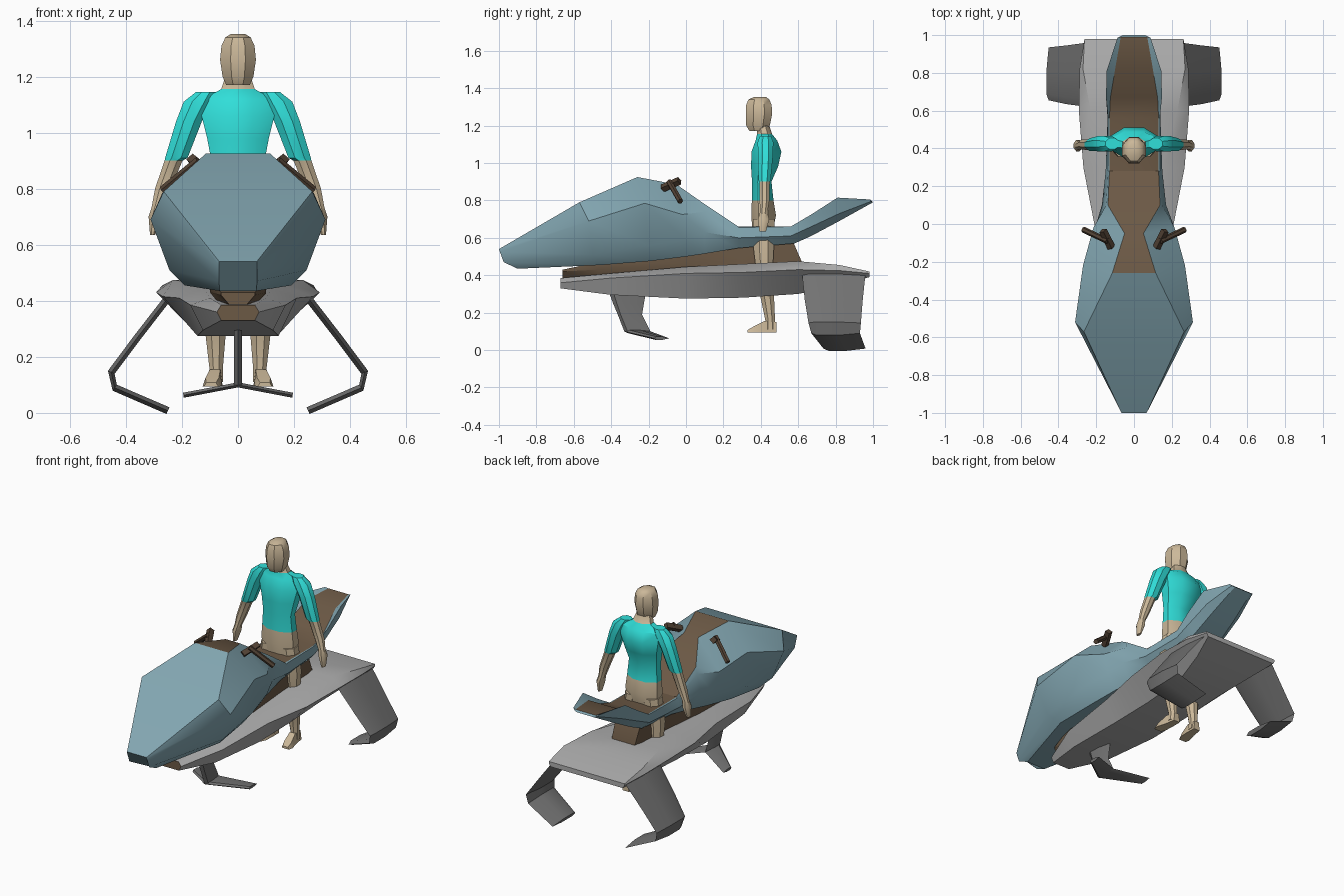
import bpy, bmesh, math
from mathutils import Vector

COLORS = {
    "body_blue": (0.23, 0.39, 0.45), "seat_brown": (0.15, 0.10, 0.06),
    "hull_grey": (0.42, 0.42, 0.42), "foil_grey": (0.17, 0.17, 0.17),
    "skin_tan": (0.60, 0.48, 0.32), "shirt_turquoise": (0.03, 0.74, 0.70),
    "grip_brown": (0.085, 0.055, 0.035),
}
MATS = {}
for key, c in COLORS.items():
    MATS[key] = bpy.data.materials.new(key)
    MATS[key].diffuse_color = (*c, 1)


def loft(name, rings, mats, rule=lambda i, j: 0, caps=(0, 0), angle=30):
    """Skin closed rings of points; rule(i, j) gives the material of each face."""
    bm = bmesh.new()
    vs = [[bm.verts.new(p) for p in r] for r in rings]
    n = len(rings[0])
    for i in range(len(vs) - 1):
        for j in range(n):
            k = (j + 1) % n
            f = bm.faces.new((vs[i][j], vs[i][k], vs[i + 1][k], vs[i + 1][j]))
            f.material_index = rule(i, j)
    for ring, m in zip((vs[0], vs[-1]), caps):
        bm.faces.new(ring).material_index = m
    bmesh.ops.remove_doubles(bm, verts=bm.verts, dist=0.0005)
    bmesh.ops.recalc_face_normals(bm, faces=bm.faces)
    me = bpy.data.meshes.new(name)
    bm.to_mesh(me)
    bm.free()
    for m in mats:
        me.materials.append(MATS[m])
    for p in me.polygons:
        p.use_smooth = True
    me.set_sharp_from_angle(angle=math.radians(angle))
    ob = bpy.data.objects.new(name, me)
    bpy.context.collection.objects.link(ob)
    return ob


def sym(half):
    """Complete a right-hand half section with its mirror image."""
    return list(half) + [(-x, y, z) for x, y, z in reversed(half)]


def sections(rows):
    """Rows of (y, (x, z), (x, z) ...) become mirrored rings."""
    return [sym([(x, r[0], z) for x, z in r[1:]]) for r in rows]


def limb(name, rows, mats, rule=lambda i, j: 0, caps=(0, 0), n=8):
    """Stack of horizontal ovals given as (x, y, z, rx, ry)."""
    rings = []
    for x, y, z, rx, ry in rows:
        ang = [2 * math.pi * (k + 0.5) / n for k in range(n)]
        s = 1 / math.cos(math.pi / n)
        rings.append([(x + rx * s * math.cos(a), y + ry * s * math.sin(a), z) for a in ang])
    return loft(name, rings, mats, rule, caps, 35)


def blade(name, rows, t):
    """Thin foil along stations (x, z, y_front, y_back), half thickness t."""
    rings = []
    for i, (x, z, y0, y1) in enumerate(rows):
        a, b = rows[max(i - 1, 0)], rows[min(i + 1, len(rows) - 1)]
        d = Vector((b[0] - a[0], b[1] - a[1])).normalized()
        nx, nz, c = -d.y * t, d.x * t, y1 - y0
        ya, yb = y0 + c * 0.12, y0 + c * 0.55
        rings.append([(x, y0, z), (x + nx, ya, z + nz), (x + nx, yb, z + nz),
                      (x, y1, z), (x - nx, yb, z - nz), (x - nx, ya, z - nz)])
    return loft(name, rings, ["foil_grey"])


# Upper body: nose to tail, with the brown seat strip on top
body = [
    [(.067, -1, .54), (.068, -.995, .525), (.068, -.975, .47), (.065, -.90, .435)],
    [(.265, -.57, .79), (.312, -.52, .69), (.245, -.50, .51), (.19, -.45, .455)],
    [(.115, -.26, .925), (.27, -.22, .785), (.24, -.20, .56), (.17, -.20, .475)],
    [(.05, -.05, .885), (.215, -.02, .725), (.20, 0, .59), (.14, 0, .50)],
    [(.138, .10, .78), (.148, .10, .74), (.17, .10, .63), (.12, .10, .515)],
    [(.13, .28, .66), (.137, .28, .655), (.15, .28, .60), (.10, .28, .545)],
    [(.13, .56, .66), (.137, .56, .66), (.14, .56, .61), (.10, .58, .57)],
    [(.125, .67, .70), (.148, .67, .725), (.135, .67, .66), (.09, .67, .61)],
    [(.10, .82, .785), (.145, .81, .815), (.125, .82, .73), (.08, .82, .69)],
    [(.07, .99, .80), (.088, .985, .805), (.08, .99, .795), (.06, 1, .79)],
]
loft("upper_body", [sym(h) for h in body], ["body_blue", "seat_brown"],
     lambda i, j: int(i >= 2 and j == 7))

# Pedestal joining body and hull
loft("pedestal", sections([
    (-.66, (.06, .43), (.06, .42), (.03, .385)),
    (-.47, (.10, .47), (.10, .43), (.06, .38)),
    (0, (.10, .52), (.10, .46), (.10, .42)),
    (.30, (.09, .56), (.09, .48), (.09, .44)),
    (.57, (.085, .585), (.09, .52), (.09, .45)),
    (.62, (.08, .47), (.08, .46), (.08, .45))]), ["seat_brown"])

# Lower hull
loft("lower_hull", sections([
    (-.67, (.06, .385), (.075, .36), (.06, .33)),
    (-.40, (.10, .41), (.17, .385), (.125, .295)),
    (0, (.12, .445), (.21, .41), (.145, .275)),
    (.30, (.15, .46), (.268, .415), (.145, .28)),
    (.60, (.23, .475), (.292, .43), (.15, .30)),
    (.82, (.27, .455), (.288, .425), (.20, .345)),
    (.98, (.262, .42), (.262, .41), (.25, .39))]),
    ["hull_grey", "seat_brown"], caps=(1, 0))

# Front foil: upright strut and swept wing
blade("front_strut", [(0, .33, -.42, -.21), (0, .25, -.39, -.225),
                      (0, .19, -.365, -.235), (0, .10, -.33, -.19)], .014)
blade("front_wing", [(-.195, .063, -.17, -.09), (0, .10, -.33, -.19),
                     (.195, .063, -.17, -.09)], .009)

# Rear foils, one on each side
for s, side in ((1, "right"), (-1, "left")):
    blade("rear_foil_" + side, [
        (s * .25, .41, .62, .96), (s * .36, .268, .635, .945),
        (s * .452, .145, .655, .935), (s * .44, .09, .67, .93),
        (s * .25, .008, .735, .96)], .013)

# Handlebars: inner block and slanted grip
for s, side in ((1, "right"), (-1, "left")):
    def bar(name, a, b, r0, r1, n=6):
        a, b = Vector(a), Vector(b)
        q = (b - a).to_track_quat('Z', 'Y')
        loft(name, [[p + q @ Vector((r * math.cos(k * math.tau / n),
                                     r * math.sin(k * math.tau / n), 0))
                     for k in range(n)] for p, r in ((a, r0), (b, r1))], ["grip_brown"])
    bar("handle_grip_" + side, (s * .14, -.09, .90), (s * .268, -.03, .795), .016, .016)
    bar("handle_block_" + side, (s * .12, -.125, .865), (s * .165, -.035, .905), .022, .022, 4)

# Rider torso: hips in tan, shirt above, neck in tan
limb("rider_torso", [
    (0, .41, .64, .09, .055), (0, .415, .72, .11, .066), (0, .41, .80, .103, .058),
    (0, .405, .90, .095, .052), (0, .42, .98, .11, .072), (0, .43, 1.06, .13, .08),
    (0, .43, 1.12, .125, .058), (0, .42, 1.155, .06, .04), (0, .41, 1.20, .045, .035)],
    ["skin_tan", "shirt_turquoise"], lambda i, j: int(2 <= i <= 6))

# Rider head
limb("rider_head", [
    (0, .385, 1.17, .042, .045), (0, .385, 1.20, .055, .063), (0, .39, 1.26, .064, .07),
    (0, .39, 1.31, .059, .068), (0, .39, 1.34, .045, .056), (0, .395, 1.352, .025, .034)],
    ["skin_tan"])

for s, side in ((1, "right"), (-1, "left")):
    # Arms with short sleeves
    limb("rider_arm_" + side, [
        (s * .115, .425, 1.145, .035, .03), (s * .142, .425, 1.11, .052, .042),
        (s * .175, .425, 1.04, .046, .04), (s * .22, .42, .91, .04, .033),
        (s * .23, .42, .90, .032, .028), (s * .268, .42, .80, .028, .026),
        (s * .288, .415, .735, .02, .02), (s * .297, .415, .70, .022, .03),
        (s * .305, .41, .635, .009, .018)],
        ["skin_tan", "shirt_turquoise"], lambda i, j: int(i < 4), (1, 0))
    # Legs astride the pedestal
    limb("rider_leg_" + side, [
        (s * .06, .415, .70, .052, .058), (s * .082, .415, .55, .05, .055),
        (s * .082, .42, .40, .04, .042), (s * .08, .435, .28, .036, .036),
        (s * .078, .45, .16, .024, .026), (s * .08, .45, .11, .026, .03)], ["skin_tan"])
    # Feet pointing forward
    loft("rider_foot_" + side, [
        [(s * (.082 + o + dx), y, z) for dx, z in ((-w, .095), (w, .095), (w * .7, h), (-w * .7, h))]
        for y, w, h, o in ((.485, .022, .15, -.005), (.42, .027, .155, 0),
                           (.36, .034, .125, .01), (.33, .025, .108, .014))], ["skin_tan"])
